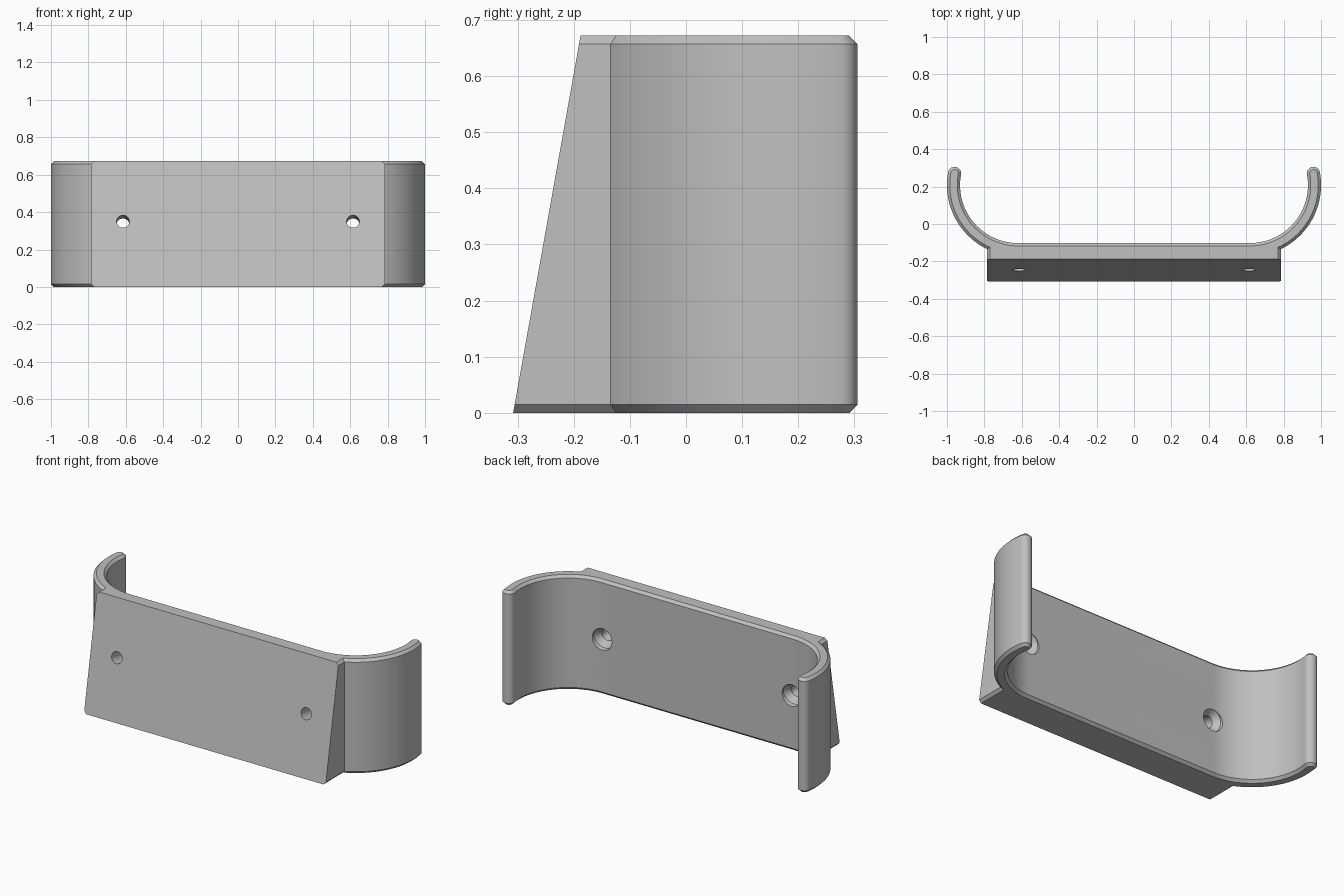
import bpy, bmesh, math
from mathutils import Vector, Matrix

if "Cube" in bpy.data.objects:
    bpy.data.objects.remove(bpy.data.objects["Cube"])

H, CH = 0.672, 0.015             # height, edge chamfer
CX, CY = 0.62, 0.208             # centre of the right arm's arc
RI, RO = 0.31, 0.38              # inner and outer arc radius
WX = 0.785                       # half width of the wedge back
FRONT0, FRONT1 = -0.308, -0.188  # sloped face at the bottom and top
TIP = math.radians(10.5)         # arc angle at the arm tip

grey = bpy.data.materials.new("grey plastic")
grey.diffuse_color = (0.53, 0.53, 0.53, 1)
grey.use_nodes = True
grey.node_tree.nodes["Principled BSDF"].inputs["Base Color"].default_value = grey.diffuse_color


def arc(cx, cy, r, a0, a1, n):
    return [(cx + r * math.cos(a0 + (a1 - a0) * i / n),
             cy + r * math.sin(a0 + (a1 - a0) * i / n)) for i in range(n + 1)]


def outline(d):
    """Plan outline, pulled inwards by d."""
    wx, ro, ri = WX - d, RO - d, RI + d
    start = -math.acos((wx - CX) / ro)
    rm, rt = (RI + RO) / 2, (RO - RI) / 2 - d
    right = [(wx, -0.5)]
    right += arc(CX, CY, ro, start, TIP, 28)
    right += arc(CX + rm * math.cos(TIP), CY + rm * math.sin(TIP),
                 rt, TIP, TIP + math.pi, 14)[1:]
    right += arc(CX, CY, ri, TIP, -math.pi / 2, 36)[1:]
    return right + [(-x, y) for x, y in reversed(right)]


# Holder body: stacked outlines with chamfered top and bottom rims
bm = bmesh.new()
rings = [[bm.verts.new((x, y, z)) for x, y in outline(d)]
         for z, d in ((0, CH), (CH, 0), (H - CH, 0), (H, CH))]
n = len(rings[0])
for a, b in zip(rings, rings[1:]):
    for i in range(n):
        j = (i + 1) % n
        bm.faces.new((a[i], a[j], b[j], b[i]))
bm.faces.new(list(reversed(rings[0])))
bm.faces.new(rings[-1])

# Sloped mounting face
normal = Vector((0, -H, FRONT1 - FRONT0)).normalized()
bmesh.ops.bisect_plane(bm, geom=bm.verts[:] + bm.edges[:] + bm.faces[:],
                       plane_co=(0, FRONT0, 0), plane_no=normal, clear_outer=True)
bmesh.ops.holes_fill(bm, edges=[e for e in bm.edges if e.is_boundary], sides=0)
bmesh.ops.recalc_face_normals(bm, faces=bm.faces[:])
mesh = bpy.data.meshes.new("holder_body")
bm.to_mesh(mesh)
bm.free()
body = bpy.data.objects.new("holder_body", mesh)
bpy.context.collection.objects.link(body)
mesh.materials.append(grey)

# Countersunk screw holes, square to the sloped face
hz = 0.35
hy = FRONT0 + (FRONT1 - FRONT0) * hz / H
inward = -normal
depth = (CY - RI - hy) / inward.y
profile = [(-0.1, 0.034), (depth - 0.045, 0.034), (depth - 0.012, 0.062), (depth + 0.1, 0.062)]
bm = bmesh.new()
for side in (-1, 1):
    m = Matrix.Translation((side * 0.615, hy, hz)) @ inward.to_track_quat('Z', 'Y').to_matrix().to_4x4()
    loops = [[bm.verts.new(m @ Vector((x, y, t))) for x, y in arc(0, 0, r, 0, 2 * math.pi, 32)[:-1]]
             for t, r in profile]
    for a, b in zip(loops, loops[1:]):
        for i in range(32):
            j = (i + 1) % 32
            bm.faces.new((a[i], a[j], b[j], b[i]))
    bm.faces.new(list(reversed(loops[0])))
    bm.faces.new(loops[-1])
bmesh.ops.recalc_face_normals(bm, faces=bm.faces[:])
cut_mesh = bpy.data.meshes.new("screw_hole_cutter")
bm.to_mesh(cut_mesh)
bm.free()
cut_mesh.materials.append(grey)
cutter = bpy.data.objects.new("screw_hole_cutter", cut_mesh)
bpy.context.collection.objects.link(cutter)
cutter.hide_render = True

mod = body.modifiers.new("screw_holes", 'BOOLEAN')
mod.operation, mod.solver, mod.object = 'DIFFERENCE', 'EXACT', cutter
bpy.context.view_layer.objects.active = body
body.select_set(True)
bpy.ops.object.modifier_apply(modifier=mod.name)
bpy.data.objects.remove(cutter)

# Smooth curves, sharp rims
bpy.ops.object.shade_smooth_by_angle(angle=math.radians(25))
